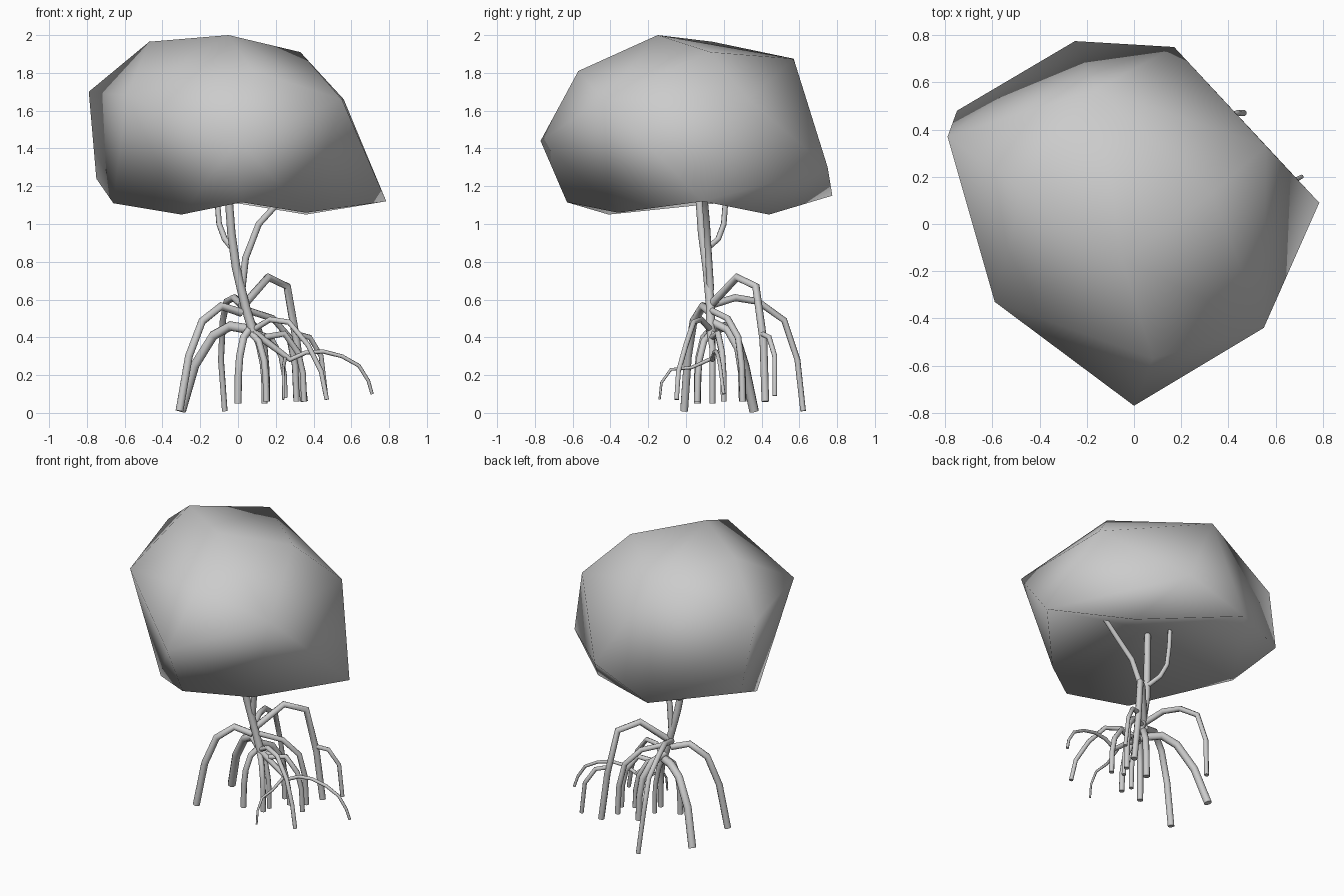
import bpy, bmesh
from mathutils import Vector

# Canopy: smooth lumpy crown wrapped around a few corner points
corners = [
    (0.785, 0.09, 1.12), (0.36, 0.44, 1.05), (-0.25, 0.775, 1.15), (0.36, -0.36, 1.06),
    (-0.3, -0.41, 1.05), (0.02, -0.63, 1.115), (-0.66, 0.17, 1.11), (-0.75, 0.48, 1.24),
    (-0.79, 0.37, 1.7), (-0.59, -0.33, 1.68), (0, -0.77, 1.44), (0.55, -0.44, 1.66),
    (0.56, 0.33, 1.66), (0.33, 0.13, 1.91), (-0.16, 0.57, 1.875), (-0.47, 0.14, 1.965),
    (-0.05, -0.15, 2.0), (0.08, -0.57, 1.81), (0.17, 0.75, 1.3)]
bm = bmesh.new()
for c in corners:
    bm.verts.new(c)
bmesh.ops.convex_hull(bm, input=bm.verts[:])
# replace the flat underside with a hollow rising to the trunk
under = [f for f in bm.faces if all(v.co.z < 1.16 for v in f.verts)]
rim = [e for e in bm.edges if sum(f in under for f in e.link_faces) == 1]
bmesh.ops.delete(bm, geom=under, context='FACES_ONLY')
peak = bm.verts.new((0, 0.08, 1.28))
for e in rim:
    bm.faces.new((e.verts[0], e.verts[1], peak))
loose = [e for e in bm.edges if not e.link_faces]
bmesh.ops.delete(bm, geom=loose, context='EDGES')
bmesh.ops.recalc_face_normals(bm, faces=bm.faces[:])
for f in bm.faces:
    f.smooth = True
me = bpy.data.meshes.new("canopy")
bm.to_mesh(me)
bm.free()
canopy = bpy.data.objects.new("canopy", me)
bpy.context.collection.objects.link(canopy)


def limb(name, pts, r0, r1):
    """Tapered round tube through the points."""
    cu = bpy.data.curves.new(name, 'CURVE')
    cu.dimensions = '3D'
    cu.bevel_depth = 1.0
    cu.bevel_resolution = 2
    cu.use_fill_caps = True
    sp = cu.splines.new('POLY')
    sp.points.add(len(pts) - 1)
    for i, p in enumerate(pts):
        sp.points[i].co = (*p, 1)
        sp.points[i].radius = r0 + (r1 - r0) * i / (len(pts) - 1)
    ob = bpy.data.objects.new(name, cu)
    bpy.context.collection.objects.link(ob)
    bpy.ops.object.select_all(action='DESELECT')
    ob.select_set(True)
    bpy.context.view_layer.objects.active = ob
    bpy.ops.object.convert(target='MESH')
    bpy.ops.object.shade_smooth_by_angle(angle=0.9)


# Trunk and branches
limb("trunk", [(.08, .13, .43), (.04, .13, .56), (-.01, .11, .77),
               (-.035, .085, .95), (-.05, .07, 1.15), (-.06, .06, 1.28)], .025, .02)
limb("trunk_foot", [(.08, .13, .43), (.2, .14, .34), (.28, .14, .28)], .02, .013)
limb("right_branch", [(.02, .13, .65), (.04, .12, .82), (.11, .11, 1.0), (.22, .1, 1.12),
                      (.33, .1, 1.23)], .02, .016)
limb("left_branch", [(-.02, .1, .86), (-.07, .17, .92), (-.1, .2, 1.0), (-.11, .21, 1.13),
                     (-.11, .22, 1.27)], .016, .014)

# Arching stilt roots
limb("left_front_root", [(.02, .13, .53), (-.09, .09, .565), (-.19, .04, .485), (-.26, .01, .3),
                         (-.31, -.01, .01)], .022, .022)
limb("left_back_root", [(.07, .14, .44), (-.04, .22, .46), (-.13, .26, .41), (-.23, .31, .25),
                        (-.3, .36, .01)], .026, .026)
limb("back_root", [(.02, .13, .57), (-.02, .26, .61), (-.06, .38, .59), (-.08, .52, .49),
                   (-.09, .59, .28), (-.07, .62, .01)], .02, .015)
limb("tall_root", [(.03, .13, .57), (.16, .27, .718), (.26, .37, .67), (.31, .41, .38),
                   (.35, .42, .06)], .022, .02)
limb("tall_root_offshoot", [(.3, .4, .42), (.38, .44, .4), (.44, .47, .3), (.465, .47, .09)], .015, .013)
limb("right_root", [(.08, .13, .44), (.17, .08, .495), (.27, .04, .48), (.37, 0, .36),
                    (.44, -.04, .22), (.47, -.05, .07)], .016, .013)
limb("far_right_root", [(.27, .14, .28), (.36, .15, .32), (.45, .16, .325), (.55, .17, .3),
                        (.64, .18, .25), (.69, .19, .17), (.71, .2, .1)], .012, .009)
limb("thin_front_root", [(.25, .14, .29), (.24, .03, .24), (.24, -.08, .23), (.24, -.13, .16),
                         (.24, -.14, .07)], .01, .006)

# Short inner roots: start on the trunk, height of the arch, foot
inner = [((.06, .13, .44), (.0, .06, .05), .4, .02),
         ((.07, .13, .42), (.15, .06, .06), .38, .018),
         ((.08, .14, .44), (.14, .14, .05), .36, .016),
         ((.06, .14, .48), (.15, .3, .06), .44, .022),
         ((.06, .14, .54), (.31, .3, .06), .5, .018),
         ((.14, .14, .4), (.35, .2, .06), .42, .017),
         ((.1, .14, .42), (.25, .2, .08), .4, .015)]
for i, (s, f, top, r) in enumerate(inner):
    s, f = Vector(s), Vector(f)
    mid = s.lerp(f, .5)
    mid.z = top
    out = s.lerp(f, .85)
    out.z = top - .1
    low = s.lerp(f, .97)
    low.z = top * .5
    limb("inner_root_%d" % (i + 1), [s, mid, out, low, f], r, r * .95)
